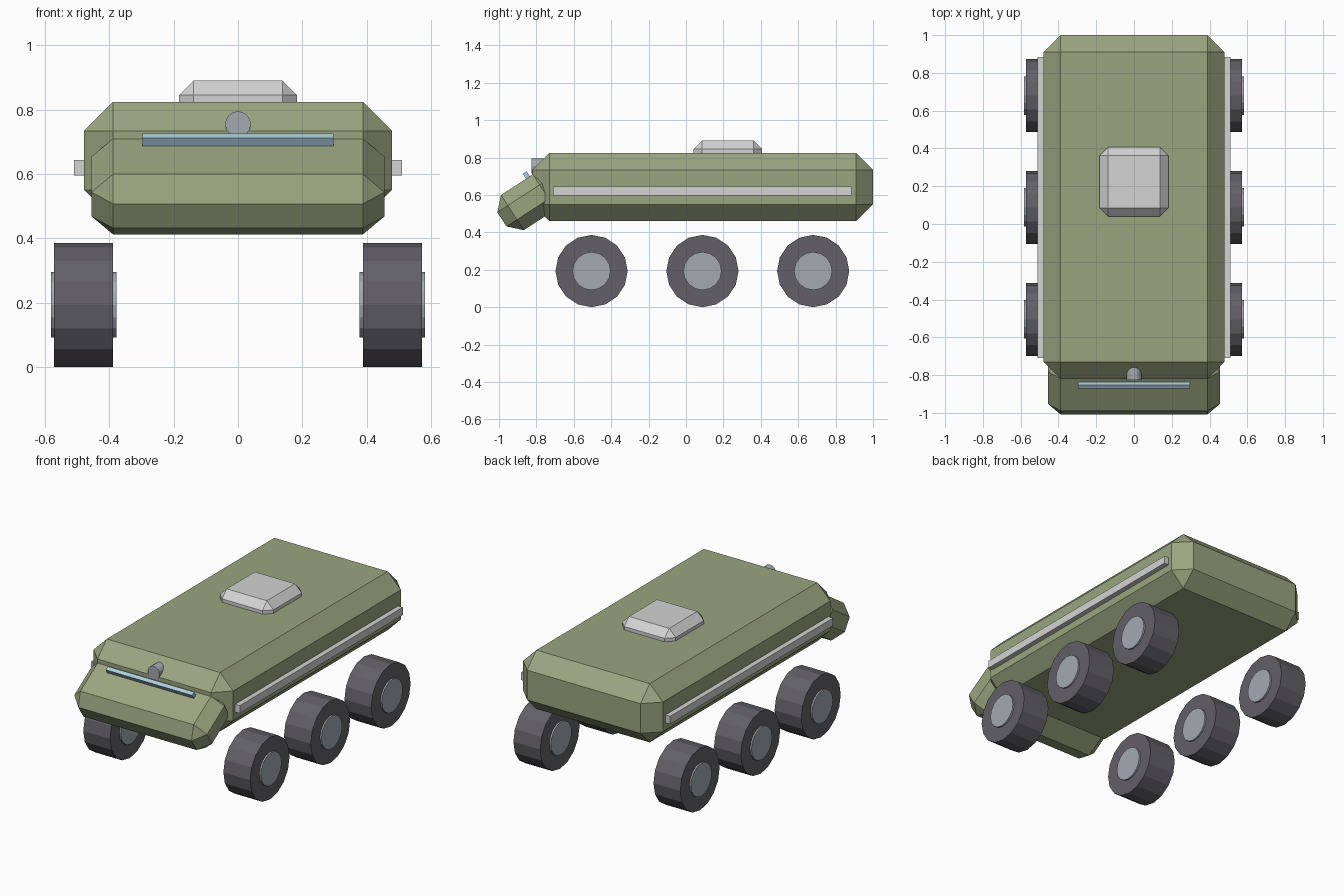
import bpy, math
from mathutils import Matrix

default_cube = bpy.data.objects.get("Cube")
if default_cube:
    bpy.data.objects.remove(default_cube, do_unlink=True)


def make_material(name, rgb):
    linear = [((c / 255 + 0.055) / 1.055) ** 2.4 for c in rgb] + [1]
    mat = bpy.data.materials.new(name)
    mat.use_nodes = True
    mat.diffuse_color = linear
    mat.node_tree.nodes["Principled BSDF"].inputs["Base Color"].default_value = linear
    return mat


olive = make_material("olive paint", (155, 165, 128))
light_grey = make_material("light grey", (212, 212, 212))
tyre_grey = make_material("dark rubber", (98, 96, 103))
steel = make_material("blue grey steel", (164, 170, 178))
glass = make_material("pale blue glass", (172, 206, 222))


def finish(name, mat):
    obj = bpy.context.object
    obj.name = name
    obj.data.materials.append(mat)
    return obj


def box(name, mat, center, size, bevel=0, tilt=0):
    bpy.ops.mesh.primitive_cube_add(size=1, location=center)
    obj = finish(name, mat)
    obj.data.transform(Matrix.Diagonal((*size, 1)))
    obj.rotation_euler.x = tilt
    if bevel:
        mod = obj.modifiers.new("chamfer", "BEVEL")
        mod.width = bevel
        mod.segments = 1
    return obj


def cylinder(name, mat, center, radius, depth, sides, axis):
    bpy.ops.mesh.primitive_cylinder_add(vertices=sides, radius=radius, depth=depth, location=center)
    obj = finish(name, mat)
    obj.data.transform(Matrix.Rotation(math.pi / 2, 4, axis))
    return obj


# Body: chamfered hull with a drooping nose
tilt = math.radians(33)
box("hull", olive, (0, 0.09, 0.642), (0.957, 1.82, 0.364), 0.09)
box("nose", olive, (0, -0.843, 0.561), (0.91, 0.337, 0.224), 0.067, tilt)

# Fittings: roof hatch, vision slit and lamp
box("roof_hatch", light_grey, (0, 0.224, 0.82), (0.366, 0.366, 0.14), 0.045)
box("visor", glass, (0, -0.853, 0.705), (0.594, 0.024, 0.033), 0, tilt)
cylinder("front_lamp", steel, (0, -0.765, 0.755), 0.04, 0.12, 16, 'X')

# Side rails and six wheels with hubs showing on both sides
for side, sign in (("left", 1), ("right", -1)):
    box(side + "_rail", light_grey, (sign * 0.485, 0.087, 0.62), (0.05, 1.595, 0.048))
    for place, y in (("front", -0.505), ("middle", 0.088), ("rear", 0.68)):
        center = (sign * 0.48, y, 0.193)
        cylinder(f"{place}_{side}_tyre", tyre_grey, center, 0.193, 0.183, 16, 'Y')
        cylinder(f"{place}_{side}_hub", steel, center, 0.102, 0.203, 16, 'Y')
